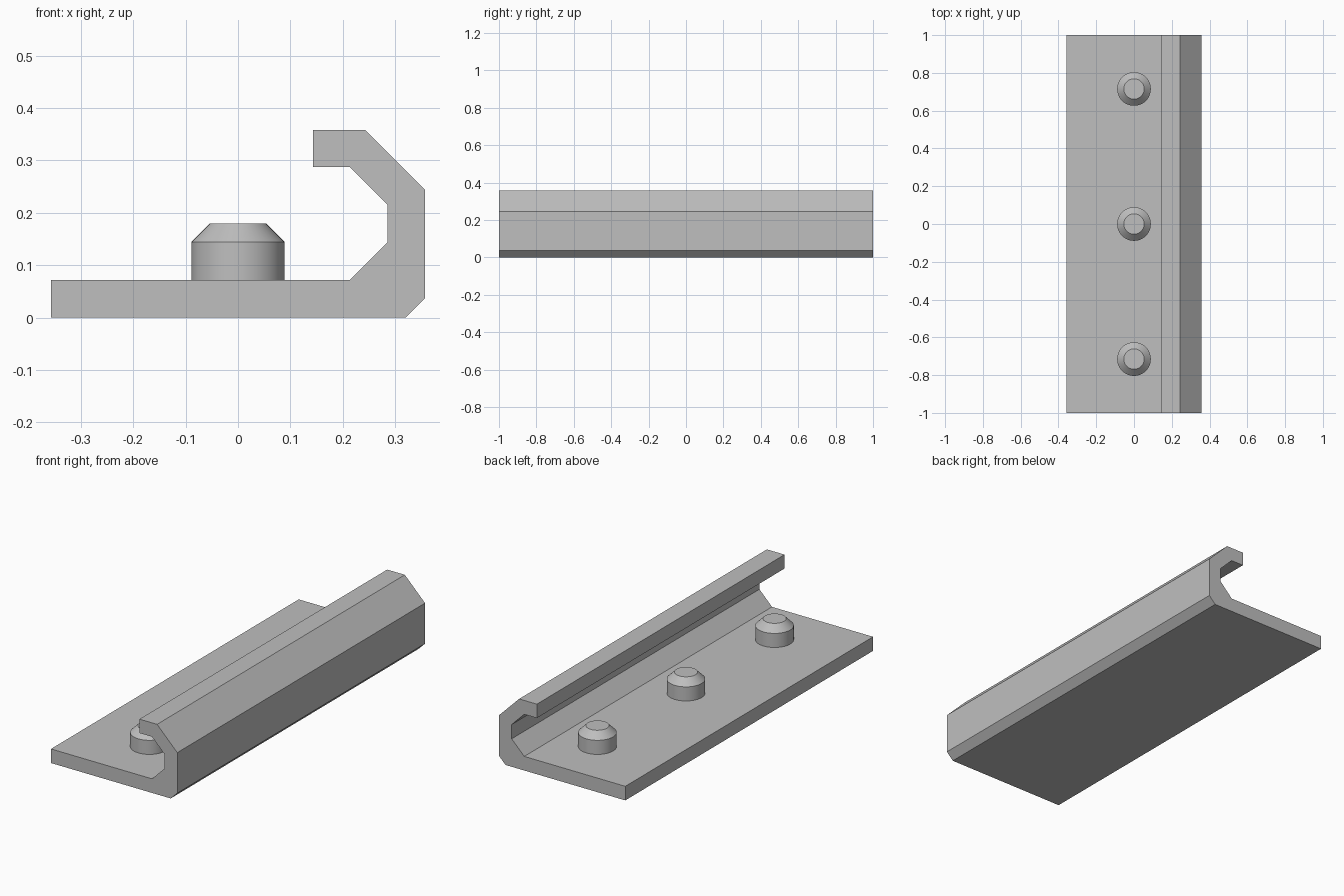
import bpy
import bmesh
import math

cube = bpy.data.objects.get("Cube")
if cube:
    bpy.data.objects.remove(cube, do_unlink=True)

grey = bpy.data.materials.new("plain_grey")
grey.use_nodes = True
colour = (0.52, 0.52, 0.52, 1)
grey.diffuse_color = colour
grey.node_tree.nodes["Principled BSDF"].inputs["Base Color"].default_value = colour


def add_object(name, bm):
    bmesh.ops.recalc_face_normals(bm, faces=bm.faces)
    mesh = bpy.data.meshes.new(name)
    bm.to_mesh(mesh)
    bm.free()
    mesh.materials.append(grey)
    obj = bpy.data.objects.new(name, mesh)
    bpy.context.collection.objects.link(obj)
    return obj


# Hooked rail: one cross-section extruded along its length
section = [(-0.357, 0), (0.32, 0), (0.357, 0.037), (0.357, 0.244),
           (0.243, 0.358), (0.143, 0.358), (0.143, 0.287), (0.214, 0.287),
           (0.285, 0.216), (0.285, 0.143), (0.214, 0.072), (-0.357, 0.072)]
bm = bmesh.new()
face = bm.faces.new([bm.verts.new((x, -1, z)) for x, z in section])
extruded = bmesh.ops.extrude_face_region(bm, geom=[face], use_keep_orig=True)
bmesh.ops.translate(bm, vec=(0, 2, 0),
                    verts=[v for v in extruded["geom"] if isinstance(v, bmesh.types.BMVert)])
add_object("hooked_rail", bm)


# Pegs: chamfered round studs turned from a profile
def add_peg(name, y):
    bm = bmesh.new()
    profile = [(0, 0.07), (0.089, 0.07), (0.089, 0.144), (0.054, 0.179), (0, 0.179)]
    verts = [bm.verts.new((r, 0, z)) for r, z in profile]
    edges = [bm.edges.new(pair) for pair in zip(verts, verts[1:])]
    bmesh.ops.spin(bm, geom=verts + edges, axis=(0, 0, 1), cent=(0, 0, 0),
                   angle=math.tau, steps=48)
    bmesh.ops.remove_doubles(bm, verts=bm.verts, dist=0.0001)
    peg = add_object(name, bm)
    peg.location.y = y
    bpy.ops.object.select_all(action="DESELECT")
    peg.select_set(True)
    bpy.context.view_layer.objects.active = peg
    bpy.ops.object.shade_smooth_by_angle(angle=math.radians(30))


for name, y in (("front_peg", -0.715), ("middle_peg", 0), ("back_peg", 0.715)):
    add_peg(name, y)
